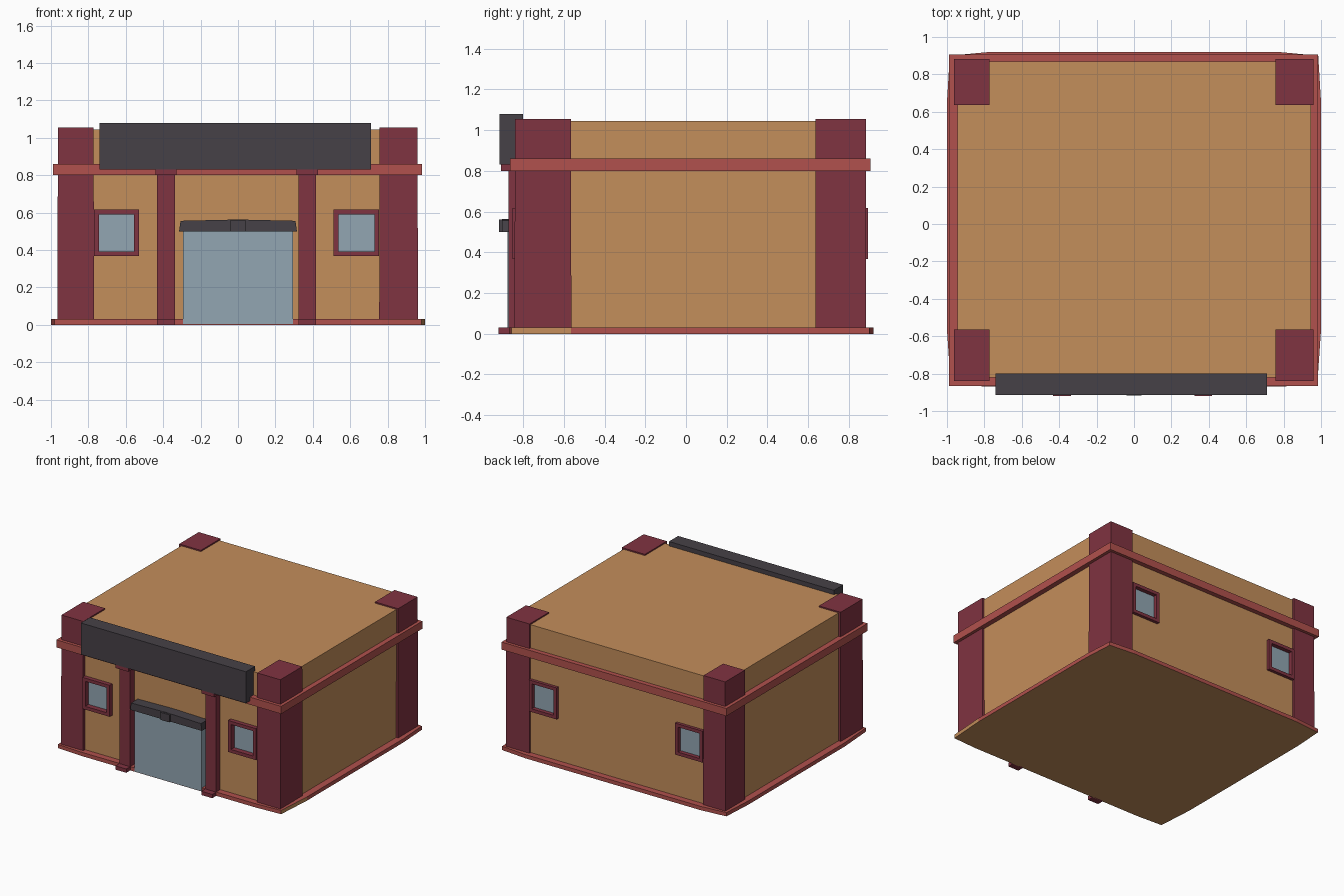
import bpy, bmesh

if "Cube" in bpy.data.objects:
    bpy.data.objects.remove(bpy.data.objects["Cube"])


def mat(name, r, g, b):
    lin = [(c / 255 / 12.92) if c < 11 else ((c / 255 + 0.055) / 1.055) ** 2.4 for c in (r, g, b)]
    m = bpy.data.materials.new(name)
    m.diffuse_color = (*lin, 1)
    m.use_nodes = True
    m.node_tree.nodes["Principled BSDF"].inputs["Base Color"].default_value = m.diffuse_color
    return m


TAN = mat("tan_wall", 196, 142, 91)
MAROON = mat("maroon_pillar", 128, 51, 65)
RED = mat("red_trim", 177, 81, 77)
DARK = mat("dark_grey", 70, 65, 71)
GLASS = mat("pale_blue", 146, 166, 178)


def finish(name, bm, *mats):
    bmesh.ops.recalc_face_normals(bm, faces=bm.faces)
    me = bpy.data.meshes.new(name)
    bm.to_mesh(me)
    bm.free()
    for m in mats:
        me.materials.append(m)
    ob = bpy.data.objects.new(name, me)
    bpy.context.collection.objects.link(ob)
    return ob


def box(name, x, y, z, m, taper=0.0):
    """Box from (min, max) ranges; taper pulls the top edges in."""
    bm = bmesh.new()
    bmesh.ops.create_cube(bm, size=1)
    for v in bm.verts:
        t = taper if v.co.z > 0 else 0
        s = [1 if c > 0 else 0 for c in v.co]
        v.co = (x[s[0]] + (t if not s[0] else -t), y[s[1]] + (t if not s[1] else -t), z[s[2]])
    return finish(name, bm, m)


def ring(name, a, b, c, w, m, axes):
    """Rectangular frame: a x b outline of width w, extruded over c; axes maps (a, b, c) to xyz."""
    bm = bmesh.new()
    loops = []
    for d in c:
        for i in (0, w):
            pts = [(a[0] + i, b[0] + i), (a[1] - i, b[0] + i), (a[1] - i, b[1] - i), (a[0] + i, b[1] - i)]
            vs = []
            for p, q in pts:
                co = [0, 0, 0]
                co[axes[0]], co[axes[1]], co[axes[2]] = p, q, d
                vs.append(bm.verts.new(co))
            loops.append(vs)
    for l, k in ((0, 1), (2, 3), (0, 2), (1, 3)):
        for i in range(4):
            j = (i + 1) % 4
            bm.faces.new((loops[l][i], loops[l][j], loops[k][j], loops[k][i]))
    return finish(name, bm, m)


# main block, with shallow window recesses cut in
body = box("building_body", (-0.945, 0.945), (-0.82, 0.87), (0.01, 1.045), TAN)

# windows, front and back
for side, wall, d in (("front", -0.82, -1), ("back", 0.87, 1)):
    for hand, x0, x1 in (("left", -0.77, -0.53), ("right", 0.51, 0.755)):
        n = f"{side}_{hand}_window"
        depth = sorted((wall - d * 0.015, wall + d * 0.024 + (-0.009 if d < 0 else 0)))
        ring(n + "_frame", (x0, x1), (0.367, 0.617), depth, 0.026, MAROON, (0, 2, 1))
        hole = box(n + "_cutter", (x0 + 0.02, x1 - 0.02), sorted((wall - d * 0.016, wall + d * 0.1)),
                   (0.387, 0.597), TAN)
        hole.hide_render = True
        hole.hide_viewport = True
        mod = body.modifiers.new("recess", 'BOOLEAN')
        mod.operation, mod.solver, mod.object = 'DIFFERENCE', 'EXACT', hole
        box(n + "_glass", (x0 + 0.022, x1 - 0.022), sorted((wall - d * 0.015, wall - d * 0.008)),
            (0.389, 0.595), GLASS)

# base slab with slightly bowed outline; tan underside and one tan edge
outline = [(-0.77, -0.87), (0.77, -0.87), (0.98, -0.858), (1.0, -0.565), (1.0, 0.65), (0.985, 0.9),
           (0.77, 0.92), (-0.77, 0.92), (-0.985, 0.9), (-1.0, 0.65), (-1.0, -0.565), (-0.98, -0.858)]
bm = bmesh.new()
low = [bm.verts.new((x, y, 0)) for x, y in outline]
top = [bm.verts.new((x, y, 0.03)) for x, y in outline]
bm.faces.new(low).material_index = 1
bm.faces.new(top)
for i in range(len(outline)):
    j = (i + 1) % len(outline)
    f = bm.faces.new((low[i], low[j], top[j], top[i]))
    f.material_index = 1 if i == 2 else 0
finish("base_slab", bm, RED, TAN)

# corner pillars
for hand, x in (("left", (-0.965, -0.77)), ("right", (0.755, 0.962))):
    for side, y in (("front", (-0.842, -0.563)), ("back", (0.635, 0.885))):
        box(f"{side}_{hand}_corner_pillar", x, y, (0.02, 1.055), MAROON, 0.002)

# trim band round the building
ring("trim_band", (-0.99, 0.985), (-0.865, 0.907), (0.8, 0.86), 0.045, RED, (0, 1, 2))

# entrance columns with foot and cap
for hand, x in (("left", (-0.432, -0.337)), ("right", (0.323, 0.418))):
    box(f"{hand}_entrance_column", x, (-0.872, -0.815), (0.0, 0.82), MAROON)
    box(f"{hand}_column_foot", x, (-0.92, -0.86), (0.0, 0.03), MAROON)
    box(f"{hand}_column_cap", (x[0] - 0.009, x[1] + 0.009), (-0.908, -0.86), (0.8, 0.832), MAROON)

# door, awning and sign board
box("door", (-0.295, 0.293), (-0.876, -0.815), (0.005, 0.505), GLASS)
bm = bmesh.new()
prof = [(-0.315, 0.5), (0.315, 0.5), (0.307, 0.556), (0.0, 0.563), (-0.307, 0.556)]
f = bm.faces.new([bm.verts.new((x, -0.903, z)) for x, z in prof])
ext = bmesh.ops.extrude_face_region(bm, geom=[f])
for v in ext["geom"]:
    if isinstance(v, bmesh.types.BMVert):
        v.co.y = -0.815
finish("door_awning", bm, DARK)
box("awning_centre_block", (-0.04, 0.04), (-0.918, -0.89), (0.5, 0.56), DARK)
box("sign_board", (-0.74, 0.71), (-0.915, -0.80), (0.83, 1.08), DARK)
